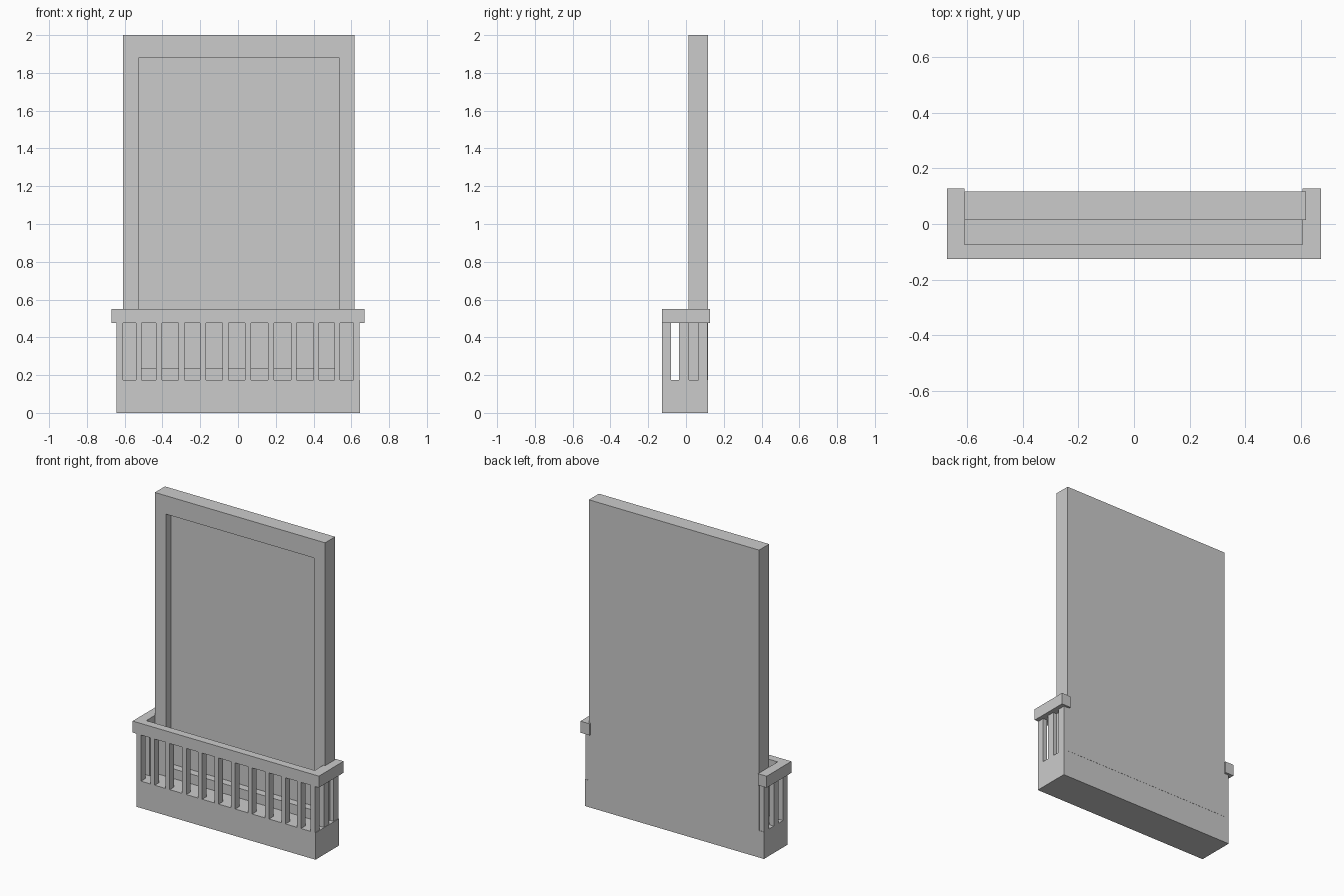
import bpy, bmesh

if "Cube" in bpy.data.objects:
    bpy.data.objects.remove(bpy.data.objects["Cube"])


def finish(name, bm):
    bmesh.ops.recalc_face_normals(bm, faces=bm.faces)
    mesh = bpy.data.meshes.new(name)
    bm.to_mesh(mesh)
    bm.free()
    ob = bpy.data.objects.new(name, mesh)
    bpy.context.collection.objects.link(ob)
    return ob


def box_bm(x0, x1, y0, y1, z0, z1):
    bm = bmesh.new()
    bmesh.ops.create_cube(bm, size=1)
    for v in bm.verts:
        v.co = (x1 if v.co.x > 0 else x0,
                y1 if v.co.y > 0 else y0,
                z1 if v.co.z > 0 else z0)
    return bm


def box(name, *dims):
    return finish(name, box_bm(*dims))


def prism(name, points, z0, z1):
    bm = bmesh.new()
    face = bm.faces.new([bm.verts.new((x, y, z0)) for x, y in points])
    ext = bmesh.ops.extrude_face_region(bm, geom=[face])["geom"]
    for v in ext:
        if isinstance(v, bmesh.types.BMVert):
            v.co.z = z1
    # keep the bottom cap so the solid stays closed
    if not face.is_valid:
        bmesh.ops.holes_fill(bm, edges=bm.edges)
    return finish(name, bm)


BASE_TOP, RAIL_LOW, RAIL_TOP = 0.175, 0.475, 0.55
FRONT, BACK = -0.126, 0.114

# Solid plinth
box("base", -0.642, 0.646, FRONT, 0.116, 0, BASE_TOP)

# Door slab with a recessed panel in its front
bm = box_bm(-0.608, 0.617, 0.014, 0.117, BASE_TOP, 2.0)
bm.normal_update()
front = min(bm.faces, key=lambda f: f.calc_center_median().y)
bmesh.ops.inset_region(bm, faces=[front], thickness=0.05)
for v in front.verts:
    v.co.x = 0.537 if v.co.x > 0 else -0.528
    v.co.z = 1.88 if v.co.z > 1 else 0.238
bmesh.ops.inset_region(bm, faces=[front], thickness=0)
for v in front.verts:
    v.co.y += 0.05
finish("framed_door", bm)

# U-shaped hand rail
prism("hand_rail", [(-0.67, FRONT), (0.67, FRONT), (0.67, 0.128), (0.604, 0.128),
                    (0.604, -0.074), (-0.608, -0.074), (-0.608, 0.128), (-0.67, 0.128)],
      RAIL_LOW, RAIL_TOP)

# Front balusters
for i, x in enumerate((-0.526, -0.418, -0.299, -0.185, -0.066,
                       0.053, 0.175, 0.296, 0.415, 0.526)):
    box(f"front_baluster_{i}", x - 0.015, x + 0.015, FRONT, -0.08, BASE_TOP, RAIL_LOW)

# Corner posts, side balusters and back posts on both sides
for side, x0, x1 in (("left", -0.642, -0.61), ("right", 0.611, 0.643)):
    for part, y0, y1 in (("corner_post", FRONT, -0.08),
                         ("side_baluster", -0.036, 0.015),
                         ("back_post", 0.065, BACK)):
        box(f"{side}_{part}", x0, x1, y0, y1, BASE_TOP, RAIL_LOW)
